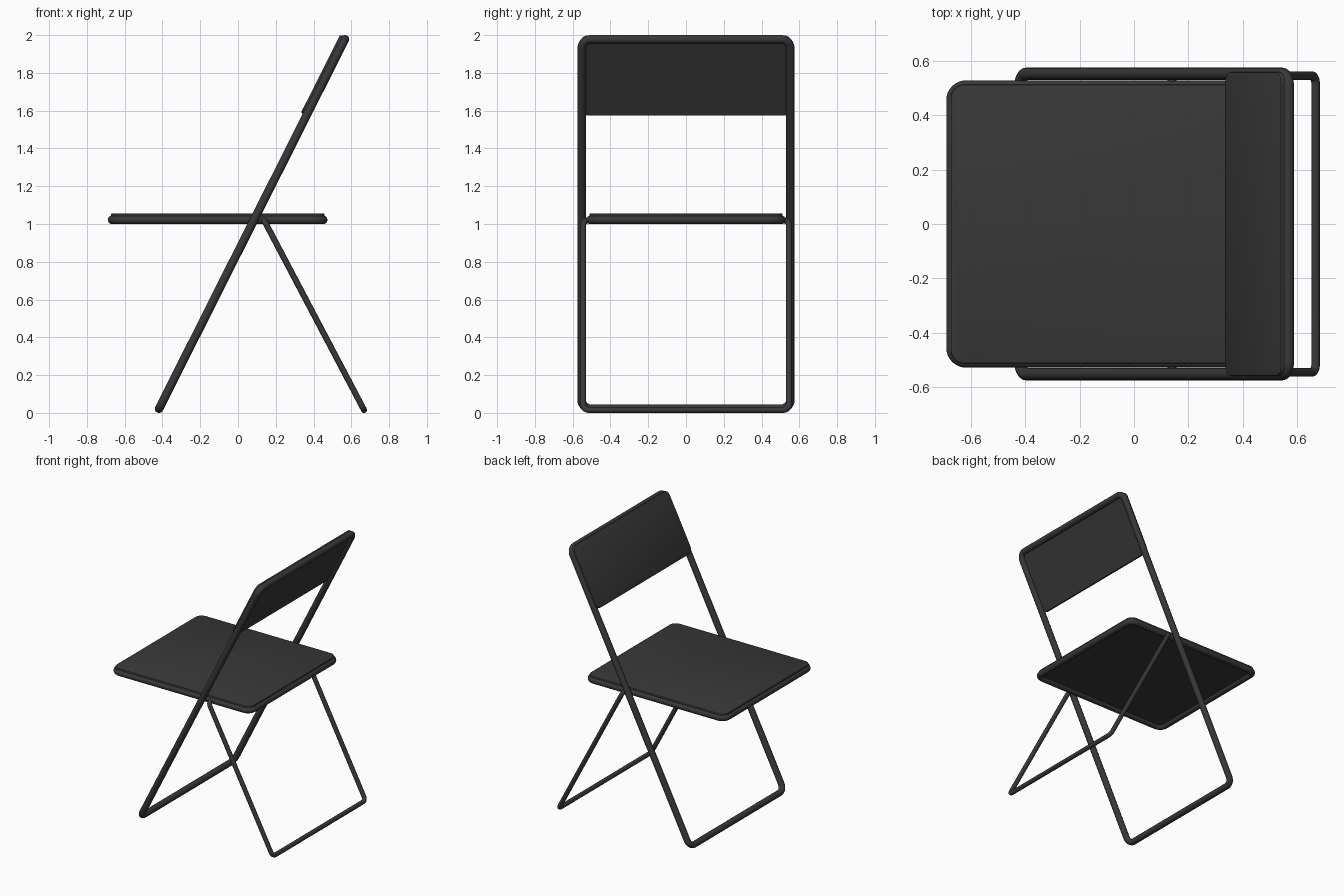
import bpy, bmesh, math
from mathutils import Vector, Matrix

if "Cube" in bpy.data.objects:
    bpy.data.objects.remove(bpy.data.objects["Cube"])

dark = bpy.data.materials.new("dark_grey")
dark.diffuse_color = (0.04, 0.04, 0.04, 1)
dark.use_nodes = True
dark.node_tree.nodes["Principled BSDF"].inputs["Base Color"].default_value = dark.diffuse_color


def plane(start, end):
    """Matrix whose local x runs start->end, local y is world y, local z the face normal."""
    o = Vector(start)
    t = (Vector(end) - o).normalized()
    y = Vector((0, 1, 0))
    m = Matrix((t, y, t.cross(y))).transposed().to_4x4()
    m.translation = o
    return m


def round_path(pts, r, closed=True, steps=8):
    """Round the right-angled corners of a 2D path."""
    out, n = [], len(pts)
    for i in range(n):
        p = Vector(pts[i])
        if not closed and i in (0, n - 1):
            out.append(p)
            continue
        a = (Vector(pts[i - 1]) - p).normalized()
        b = (Vector(pts[(i + 1) % n]) - p).normalized()
        for k in range(steps + 1):
            g = k / steps * math.pi / 2
            out.append(p + a * r * (1 - math.sin(g)) + b * r * (1 - math.cos(g)))
    return out


def rect(x0, x1, hy):
    return [(x0, -hy), (x1, -hy), (x1, hy), (x0, hy)]


def finish(ob, angle):
    ob.data.materials.append(dark)
    bpy.ops.object.select_all(action='DESELECT')
    ob.select_set(True)
    bpy.context.view_layer.objects.active = ob
    if ob.type == 'CURVE':
        bpy.ops.object.convert(target='MESH')
    bpy.ops.object.shade_smooth_by_angle(angle=math.radians(angle))


def tube(name, m, path, radius, closed=True):
    cu = bpy.data.curves.new(name, 'CURVE')
    cu.dimensions = '3D'
    cu.bevel_depth = radius
    cu.bevel_resolution = 6
    cu.use_fill_caps = True
    sp = cu.splines.new('POLY')
    sp.points.add(len(path) - 1)
    for p, q in zip(sp.points, path):
        p.co = (*(m @ Vector((q.x, q.y, 0))), 1)
    sp.use_cyclic_u = closed
    ob = bpy.data.objects.new(name, cu)
    bpy.context.collection.objects.link(ob)
    finish(ob, 60)


def panel(name, m, path, z0, z1):
    bm = bmesh.new()
    f = bm.faces.new([bm.verts.new((p.x, p.y, z0)) for p in path])
    ext = bmesh.ops.extrude_face_region(bm, geom=[f])
    top = [v for v in ext['geom'] if isinstance(v, bmesh.types.BMVert)]
    bmesh.ops.translate(bm, verts=top, vec=(0, 0, z1 - z0))
    rim = [e for e in bm.edges if all(v in top for v in e.verts)]
    bmesh.ops.bevel(bm, geom=rim, offset=0.004, segments=2, profile=0.5, affect='EDGES')
    bmesh.ops.recalc_face_normals(bm, faces=bm.faces)
    bm.transform(m)
    me = bpy.data.meshes.new(name)
    bm.to_mesh(me)
    bm.free()
    ob = bpy.data.objects.new(name, me)
    bpy.context.collection.objects.link(ob)
    finish(ob, 35)


# Main frame: one closed tilted loop, front feet to top of back
lo, hi = (-0.418, 0, 0.022), (0.566, 0, 1.978)
length = (Vector(hi) - Vector(lo)).length
main = plane(lo, hi)
tube("main_frame", main, round_path(rect(0, length, 0.552), 0.05), 0.0225)

# Backrest panel laid on the front of the frame
panel("backrest", main, round_path(rect(1.738, length + 0.008, 0.558), 0.04), 0.0, 0.033)

# Seat: tubular rim with a panel on top
seat = plane((0, 0, 1.022), (1, 0, 1.022))
tube("seat_rim", seat, round_path(rect(-0.667, 0.451, 0.505), 0.05), 0.0225)
panel("seat", seat, round_path(rect(-0.673, 0.457, 0.512), 0.05), 0.0, 0.033)

# Rear leg: U-shaped tube whose ends turn in to the seat rim
lo, hi = (0.667, 0, 0.016), (0.138, 0, 1.02)
top = (Vector(hi) - Vector(lo)).length
u = [(top, -0.505), (top, -0.545), (0, -0.545), (0, 0.545), (top, 0.545), (top, 0.505)]
tube("rear_leg", plane(lo, hi), round_path(u, 0.03, closed=False), 0.016, closed=False)
